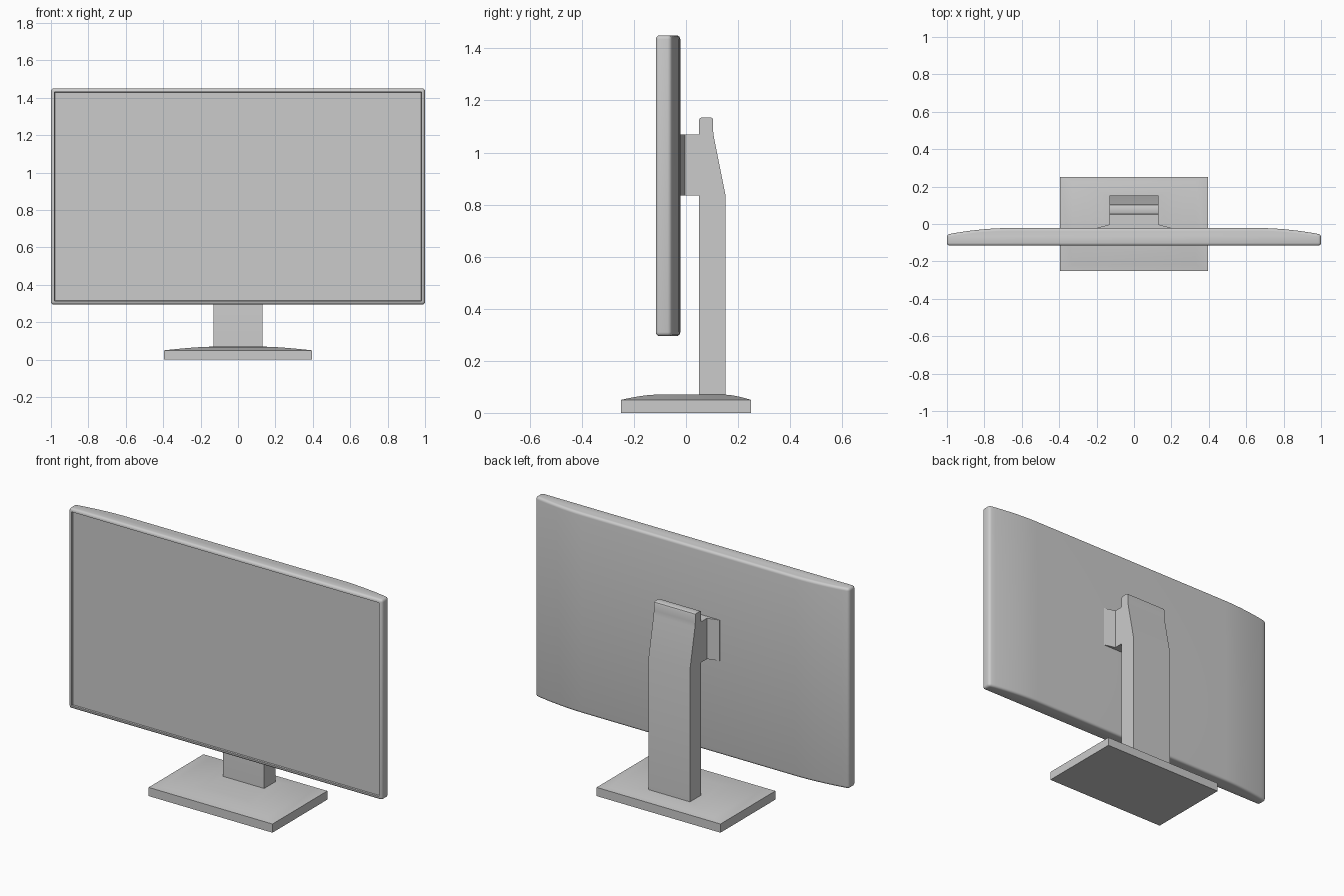
import bpy, bmesh, math
from mathutils import Vector

if "Cube" in bpy.data.objects:
    bpy.data.objects.remove(bpy.data.objects["Cube"])


def make_object(name, bm, angle=30):
    bmesh.ops.recalc_face_normals(bm, faces=bm.faces)
    mesh = bpy.data.meshes.new(name)
    bm.to_mesh(mesh)
    bm.free()
    obj = bpy.data.objects.new(name, mesh)
    bpy.context.collection.objects.link(obj)
    bpy.ops.object.select_all(action='DESELECT')
    obj.select_set(True)
    bpy.context.view_layer.objects.active = obj
    bpy.ops.object.shade_smooth_by_angle(angle=math.radians(angle))
    return obj


def prism(profile, offset):
    """Extrude a closed 3D outline along an offset vector."""
    bm = bmesh.new()
    face = bm.faces.new([bm.verts.new(p) for p in profile])
    ext = bmesh.ops.extrude_face_region(bm, geom=[face])
    bmesh.ops.translate(bm, vec=Vector(offset),
                        verts=[v for v in ext["geom"] if isinstance(v, bmesh.types.BMVert)])
    # extrude_face_region leaves the starting cap in place or removes it; close either way
    bmesh.ops.holes_fill(bm, edges=[e for e in bm.edges if e.is_boundary], sides=0)
    bmesh.ops.recalc_face_normals(bm, faces=bm.faces)
    return bm


# Screen housing: flat front, back curving forward towards both sides
FRONT, BACK, START, DROP = -0.116, -0.022, 0.68, 0.034
right = []
for i in range(9):
    t = i / 8
    right.append((START + (1 - START) * t, BACK - DROP * t ** 1.8))
outline = [(-1, FRONT), (1, FRONT)] + right[::-1] + [(-x, y) for x, y in right]
bm = prism([(x, y, 0.295) for x, y in outline], (0, 0, 1.155))
sharp = [e for e in bm.edges if e.calc_face_angle(0) > math.radians(30)]
bmesh.ops.bevel(bm, geom=sharp, offset=0.015, offset_type='OFFSET', segments=4,
                profile=0.5, affect='EDGES')

# Recessed display area
front = max((f for f in bm.faces if f.normal.y < -0.99), key=lambda f: f.calc_area())
bmesh.ops.inset_region(bm, faces=[front], thickness=0.006)
bmesh.ops.inset_region(bm, faces=[front], thickness=0.0015)
bmesh.ops.translate(bm, verts=front.verts, vec=(0, 0.01, 0))
make_object("screen_housing", bm)

# Stand column: side profile with sloped back and rounded top
W = 0.132
column = [(0.05, 0.06), (0.152, 0.06), (0.152, 0.835), (0.107, 1.06), (0.104, 1.085),
          (0.104, 1.125), (0.101, 1.132), (0.094, 1.135), (0.06, 1.135),
          (0.053, 1.132), (0.05, 1.125)]
make_object("stand_column", prism([(-W, y, z) for y, z in column], (2 * W, 0, 0)), 25)

# Mounting arm: flares out where it meets the housing
arm = [(W, 0.06), (W, -0.003), (0.20, -0.021), (0.20, -0.03)]
arm += [(-x, y) for x, y in arm[::-1]]
make_object("mounting_arm", prism([(x, y, 0.835) for x, y in arm], (0, 0, 0.235)))

# Base plate: rectangular slab with a gently domed top
OUT = (-0.395, 0.395, -0.25, 0.25)
TOP = (-0.135, 0.135, -0.12, 0.152)
levels = [(0, 0.0), (0, 0.05)] + [(t, 0.05 + 0.02 * (1 - (1 - t) ** 1.5))
                                  for t in (0.25, 0.5, 0.75, 1.0)]
bm = bmesh.new()
rings = []
for t, z in levels:
    x0, x1, y0, y1 = [a + (b - a) * t for a, b in zip(OUT, TOP)]
    rings.append([bm.verts.new((x, y, z)) for x, y in
                  ((x0, y0), (x1, y0), (x1, y1), (x0, y1))])
for lo, hi in zip(rings, rings[1:]):
    for i in range(4):
        j = (i + 1) % 4
        bm.faces.new((lo[i], lo[j], hi[j], hi[i]))
bm.faces.new(rings[0][::-1])
bm.faces.new(rings[-1])
make_object("base_plate", bm)
